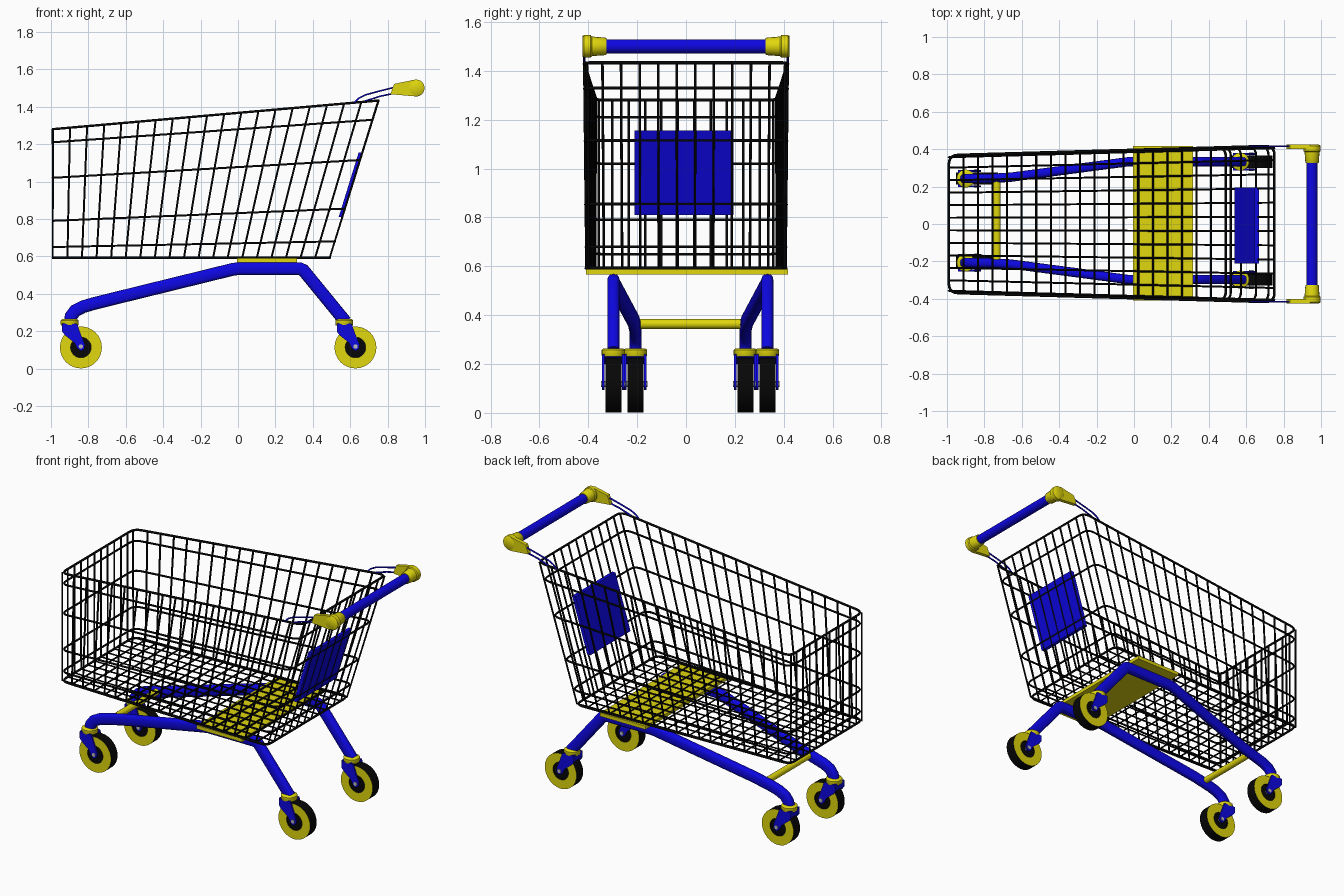
import bpy, bmesh
from math import pi, cos, sin, copysign
from mathutils import Vector as V

if "Cube" in bpy.data.objects:
    bpy.data.objects.remove(bpy.data.objects["Cube"])

def mat(name, c):
    m = bpy.data.materials.new(name)
    m.diffuse_color = (*c, 1)
    m.use_nodes = True
    m.node_tree.nodes["Principled BSDF"].inputs["Base Color"].default_value = m.diffuse_color
    return m

BLUE = mat("blue", (0.004, 0.002, 0.75))
YELLOW = mat("yellow", (0.75, 0.68, 0.004))
BLACK = mat("black", (0.002, 0.002, 0.002))
GREY = mat("grey", (0.5, 0.5, 0.5))
CY = 0.018  # the undercarriage sits slightly off the basket's middle

def finish(bm, name, mats, smooth=False):
    bmesh.ops.recalc_face_normals(bm, faces=bm.faces)
    me = bpy.data.meshes.new(name)
    bm.to_mesh(me)
    bm.free()
    for m in mats:
        me.materials.append(m)
    ob = bpy.data.objects.new(name, me)
    bpy.context.collection.objects.link(ob)
    if smooth:
        bpy.ops.object.select_all(action='DESELECT')
        ob.select_set(True)
        bpy.context.view_layer.objects.active = ob
        bpy.ops.object.shade_smooth_by_angle(angle=0.7)
    return ob

def prism(name, pts, y0, y1, m):
    """Extrude an x-z outline along y."""
    bm = bmesh.new()
    a = [bm.verts.new((x, y0, z)) for x, z in pts]
    b = [bm.verts.new((x, y1, z)) for x, z in pts]
    bm.faces.new(a)
    bm.faces.new(b)
    n = len(pts)
    for i in range(n):
        bm.faces.new((a[i], a[(i + 1) % n], b[(i + 1) % n], b[i]))
    return finish(bm, name, [m])

def lathe(name, prof, loc, mats, axis='Y', n=24, pick=lambda k: 0):
    """Revolve (radius, height) points about an axis; both ends are capped."""
    bm = bmesh.new()
    rings = []
    for r, h in prof:
        ring = []
        for i in range(n):
            c, s = r * cos(2 * pi * i / n), r * sin(2 * pi * i / n)
            ring.append(bm.verts.new(V(loc) + V((c, h, s) if axis == 'Y' else (c, s, h))))
        rings.append(ring)
    for k in range(len(rings) - 1):
        for i in range(n):
            j = (i + 1) % n
            f = bm.faces.new((rings[k][i], rings[k][j], rings[k + 1][j], rings[k + 1][i]))
            f.material_index = pick(k)
    bm.faces.new(rings[0])
    bm.faces.new(rings[-1])
    return finish(bm, name, mats, True)

def wires(name, paths, r, m, cyclic=False):
    """Round wires along polylines."""
    cu = bpy.data.curves.new(name, 'CURVE')
    cu.dimensions = '3D'
    cu.bevel_depth = r
    cu.bevel_resolution = 1
    cu.use_fill_caps = True
    for p in paths:
        s = cu.splines.new('POLY')
        s.points.add(len(p) - 1)
        for q, c in zip(s.points, p):
            q.co = (*c, 1)
        s.use_cyclic_u = cyclic
    cu.materials.append(m)
    ob = bpy.data.objects.new(name, cu)
    bpy.context.collection.objects.link(ob)
    bpy.ops.object.select_all(action='DESELECT')
    ob.select_set(True)
    bpy.context.view_layer.objects.active = ob
    bpy.ops.object.convert(target='MESH')

def oval_tube(name, path, a, b, m, n=16):
    """Sweep a squarish oval, a wide in y and b in the x-z plane."""
    bm = bmesh.new()
    path = [V(p) for p in path]
    sq = lambda v: copysign(abs(v) ** 0.7, v)
    rings = []
    for i, p in enumerate(path):
        d0 = (p - path[max(i - 1, 0)]).normalized()
        d1 = (path[min(i + 1, len(path) - 1)] - p).normalized()
        t = (d0 + d1).normalized()
        nor = t.cross(V((0, 1, 0))).normalized()
        k = 1 if 0 in (d0.length, d1.length) else 1 / max(0.5, t.dot(d1))
        rings.append([bm.verts.new(p + V((0, a * sq(cos(2 * pi * j / n)), 0))
                      + nor * b * k * sq(sin(2 * pi * j / n))) for j in range(n)])
    for r0, r1 in zip(rings, rings[1:]):
        for j in range(n):
            bm.faces.new((r0[j], r0[(j + 1) % n], r1[(j + 1) % n], r1[j]))
    bm.faces.new(rings[0])
    bm.faces.new(rings[-1])
    return finish(bm, name, [m], True)

# Basket: hoops, side-to-side wires, front-to-back wires
half = lambda x: 0.368 + 0.05 * (x + 0.99) / 1.74
rear_x = lambda z: 0.49 + 0.26 * (z - 0.59) / 0.84

def hoop(zf, zr, r=0.05):
    xr = rear_x(zr)
    c = [V((-0.99, -half(-0.99), zf)), V((xr, -half(xr), zr)),
         V((xr, half(xr), zr)), V((-0.99, half(-0.99), zf))]
    out = []
    for i, p in enumerate(c):
        a = p + (c[i - 1] - p).normalized() * r
        b = p + (c[(i + 1) % 4] - p).normalized() * r
        for k in range(6):
            t = k / 5
            out.append(a * (1 - t) ** 2 + p * 2 * t * (1 - t) + b * t * t)
    return out

wires("basket_hoops", [hoop(1.21, 1.33), hoop(1.02, 1.115), hoop(0.79, 0.855),
                       hoop(0.65, 0.68)], 0.006, BLACK, True)
wires("basket_rims", [hoop(1.28, 1.433), hoop(0.592, 0.592)], 0.007, BLACK, True)
cross, along = [], []
for i in range(1, 19):
    t = i / 19
    xb, xt, zt = -0.99 + 1.48 * t, -0.99 + 1.74 * t, 1.28 + 0.15 * t
    cross.append([(xt, -half(xt), zt), (xb, -half(xb), 0.592),
                  (xb, half(xb), 0.592), (xt, half(xt), zt)])
for j in range(12):
    s = (-1 + 2 * j / 11) * (0.97 if j in (0, 11) else 1)
    along.append([(-0.99, s * half(-0.99), 1.28), (-0.99, s * half(-0.99), 0.592),
                  (0.49, s * half(0.49), 0.592), (0.75, s * half(0.75), 1.43)])
wires("basket_cross_wires", cross, 0.006, BLACK)
wires("basket_long_wires", along, 0.006, BLACK)

# Panel on the rear gate (inside the wires) and the tray under the basket
x0, x1 = rear_x(0.81), rear_x(1.155)
prism("rear_panel", [(x0 - 0.02, 0.81), (x0 + 0.003, 0.81), (x1 + 0.003, 1.155),
                     (x1 - 0.02, 1.155)], -0.21, 0.195, BLUE)
prism("support_plate", [(-0.005, 0.566), (0.315, 0.566), (0.315, 0.588), (-0.005, 0.588)],
      -0.41, 0.417, YELLOW)

# Caster: collar, fork and wheel
FORK = [(-0.1, 0.12), (-0.02, 0.12), (-0.002, 0.07), (0.022, 0.01), (0.018, -0.014),
        (0, -0.024), (-0.018, -0.012), (-0.035, 0.02), (-0.085, 0.06), (-0.1, 0.08)]
WHEEL = [(0.055, -0.022), (0.055, -0.033), (0.112, -0.033),
         (0.112, 0.033), (0.055, 0.033), (0.055, 0.022)]

def caster(name, x, y):
    lathe(name + "_wheel", WHEEL, (x, y, 0.113), [BLACK, YELLOW], n=32,
          pick=lambda k: 1 if k in (1, 3) else 0)
    lathe(name + "_axle", [(0.012, -0.05), (0.012, 0.05)], (x, y, 0.118), [GREY], n=12)
    lathe(name + "_collar", [(0.045, 0.23), (0.048, 0.235), (0.048, 0.258), (0.04, 0.264)],
          (x - 0.06, y, 0), [YELLOW], 'Z')
    prism(name + "_fork_top", [(x - 0.1, 0.2), (x - 0.03, 0.228), (x - 0.03, 0.242),
                               (x - 0.1, 0.242)], y - 0.042, y + 0.042, BLUE)
    for s in (-1, 1):
        prism(name + "_fork_side", [(x + a, 0.118 + b) for a, b in FORK],
              y + s * 0.036, y + s * 0.046, BLUE)

# Undercarriage and push handle, both sides
for s, side in ((-1, "right"), (1, "left")):
    f, r = CY + s * 0.225, CY + s * 0.315
    oval_tube(side + "_frame_tube", [
        (-0.897, f, 0.25), (-0.892, f, 0.28), (-0.87, f, 0.309), (-0.83, f, 0.33),
        (-0.78, f, 0.345), (-0.66, CY + s * 0.232, 0.375), (-0.03, r, 0.53), (0.0, r, 0.534),
        (0.33, r, 0.534), (0.35, r, 0.525), (0.575, r, 0.25)], 0.025, 0.034, BLUE)
    caster("front_" + side, -0.84, f)
    caster("rear_" + side, 0.628, r)
    lathe(side + "_handle_cap", [(0.033, s * 0.325), (0.036, s * 0.33), (0.04, s * 0.385),
          (0.046, s * 0.39), (0.046, s * 0.418), (0.038, s * 0.424)],
          (0.952, 0, 1.5), [YELLOW], n=16)
    prism(side + "_handle_bracket", [(0.815, 1.467), (0.94, 1.456), (0.97, 1.5),
          (0.94, 1.544), (0.835, 1.522)], s * 0.4, s * 0.424, YELLOW)
    y = s * 0.416
    wires(side + "_handle_wires", [
        [(0.62, y, 1.42), (0.645, y, 1.445), (0.68, y, 1.463), (0.75, y, 1.482), (0.85, y, 1.507)],
        [(0.68, y, 1.43), (0.71, y, 1.44), (0.76, y, 1.456), (0.85, y, 1.475)]], 0.005, BLUE)

lathe("handle_bar", [(0.029, -0.4), (0.029, 0.4)], (0.952, 0, 1.5), [BLUE], n=20)
lathe("front_crossbar", [(0.02, CY - 0.225), (0.02, CY + 0.225)], (-0.733, 0, 0.364),
      [YELLOW], n=16)
